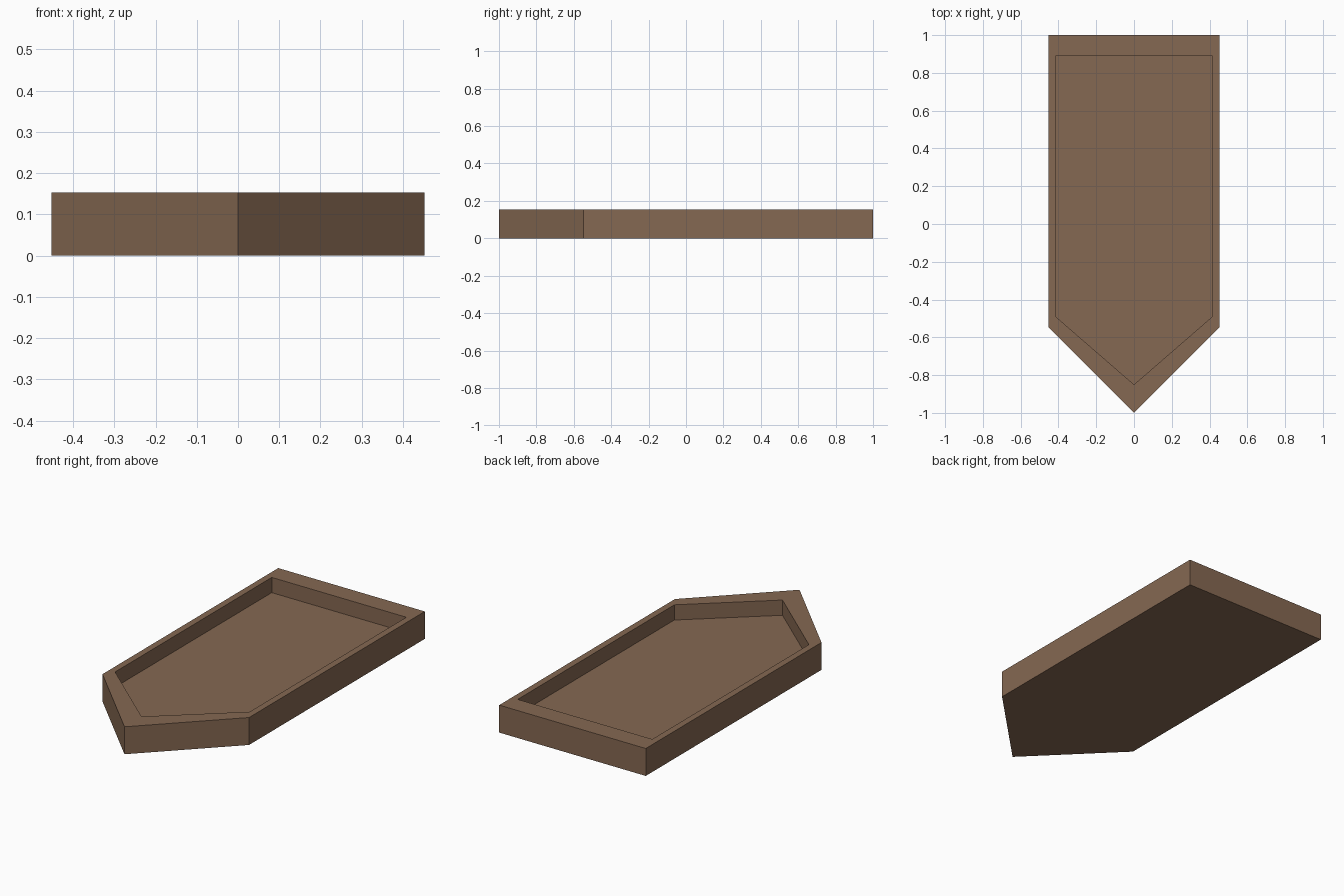
import bpy
import bmesh

cube = bpy.data.objects.get("Cube")
if cube:
    bpy.data.objects.remove(cube, do_unlink=True)

HEIGHT = 0.153
FLOOR = 0.068

brown = bpy.data.materials.new("warm brown")
colour = (0.235, 0.138, 0.084, 1)
brown.diffuse_color = colour
brown.use_nodes = True
brown.node_tree.nodes["Principled BSDF"].inputs["Base Color"].default_value = colour


def outline(half_width, back, shoulder, tip):
    """Pointed five-sided plan, counter-clockwise from above."""
    return [(0, tip), (half_width, shoulder), (half_width, back),
            (-half_width, back), (-half_width, shoulder)]


def ring(bm, plan, z):
    return [bm.verts.new((x, y, z)) for x, y in plan]


def bridge(bm, a, b):
    for i in range(len(a)):
        j = (i + 1) % len(a)
        bm.faces.new((a[i], a[j], b[j], b[i]))


# Tray: outer wall, flat rim, recess wall and recessed floor
outer = outline(0.452, 1, -0.548, -1)
inner = outline(0.415, 0.89, -0.49, -0.85)
bm = bmesh.new()
rings = [ring(bm, outer, 0), ring(bm, outer, HEIGHT),
         ring(bm, inner, HEIGHT), ring(bm, inner, FLOOR)]
for lower, upper in zip(rings, rings[1:]):
    bridge(bm, lower, upper)
bm.faces.new(rings[0][::-1])
bm.faces.new(rings[-1])
bmesh.ops.recalc_face_normals(bm, faces=bm.faces)

mesh = bpy.data.meshes.new("pointed_tray")
bm.to_mesh(mesh)
bm.free()
mesh.materials.append(brown)
tray = bpy.data.objects.new("pointed_tray", mesh)
bpy.context.collection.objects.link(tray)
